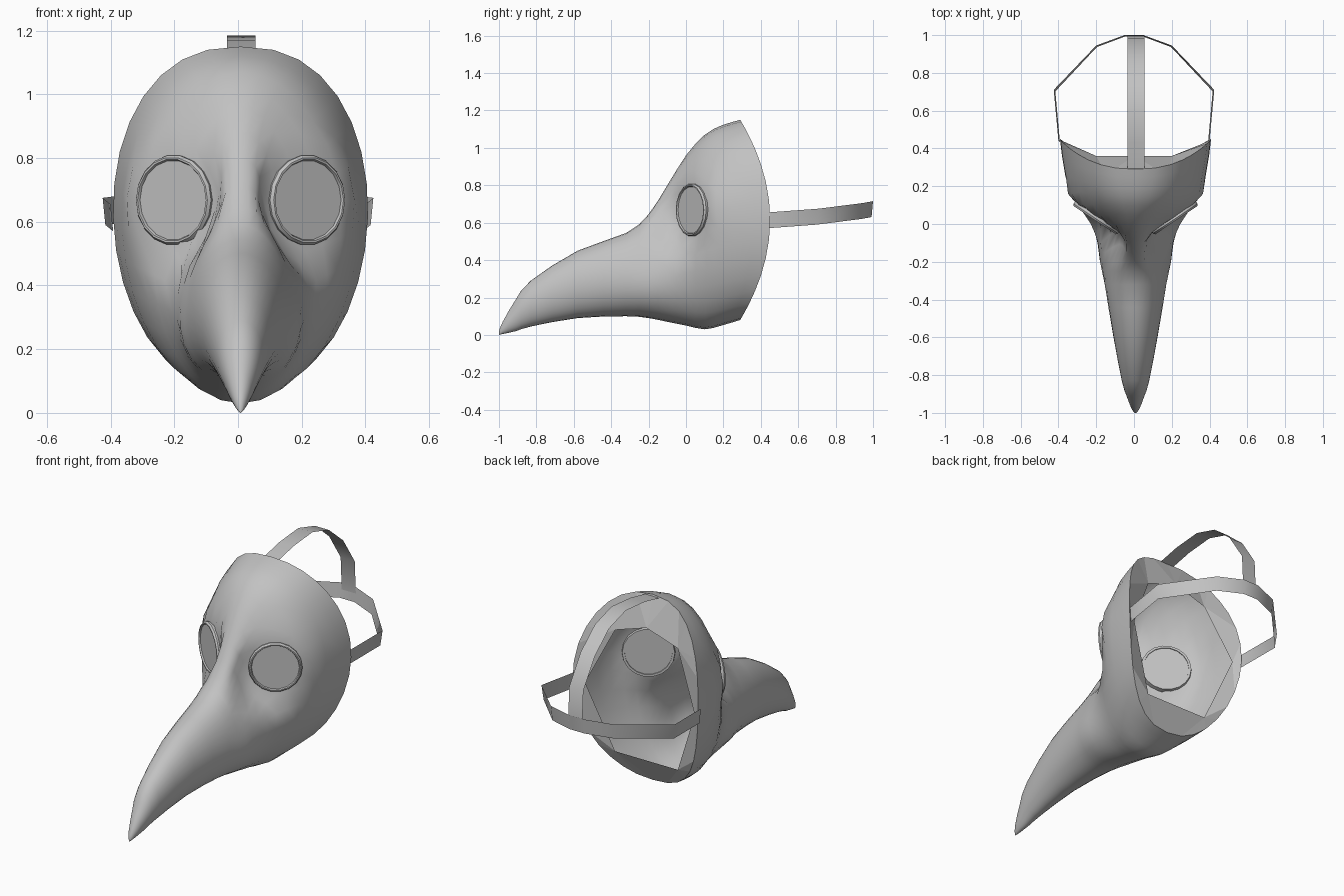
import bpy, bmesh
from math import sin, cos, pi, copysign
from mathutils import Vector, Matrix

cube = bpy.data.objects.get("Cube")
if cube:
    bpy.data.objects.remove(cube)

grey = bpy.data.materials.new("mask_grey")
grey.use_nodes = True
colour = (0.54, 0.54, 0.54, 1)
grey.diffuse_color = colour
grey.node_tree.nodes["Principled BSDF"].inputs["Base Color"].default_value = colour


def make(name, verts, faces, smooth=None):
    mesh = bpy.data.meshes.new(name)
    mesh.from_pydata(verts, [], faces)
    bm = bmesh.new()
    bm.from_mesh(mesh)
    bmesh.ops.recalc_face_normals(bm, faces=bm.faces)
    bm.to_mesh(mesh)
    bm.free()
    mesh.materials.append(grey)
    obj = bpy.data.objects.new(name, mesh)
    bpy.context.collection.objects.link(obj)
    if smooth:
        bpy.ops.object.select_all(action='DESELECT')
        obj.select_set(True)
        bpy.context.view_layer.objects.active = obj
        bpy.ops.object.shade_smooth_by_angle(angle=smooth)
    return obj


def loft(rings, closed=True):
    """Quads joining equally long rows of points."""
    n = len(rings[0])
    verts = [p for ring in rings for p in ring]
    faces = []
    for r in range(len(rings) - 1):
        for i in range(n if closed else n - 1):
            j = (i + 1) % n
            faces.append((r * n + i, r * n + j, (r + 1) * n + j, (r + 1) * n + i))
    return verts, faces


def spline(rows, steps):
    """Catmull-Rom interpolation between rows of values."""
    out = []
    for k in range(len(rows) - 1):
        a, b, c, d = (rows[max(0, min(len(rows) - 1, k + o))] for o in (-1, 0, 1, 2))
        for s in range(steps):
            t = s / steps
            out.append([q + t * (r - p) / 2 + t * t * (p - 2.5 * q + 2 * r - d_ / 2)
                        + t ** 3 * (1.5 * (q - r) + (d_ - p) / 2)
                        for p, q, r, d_ in zip(a, b, c, d)])
    return out + [list(rows[-1])]


# Mask cross-sections: y, top z, bottom z, upper half width, lower half width, side sweep
sections = [
    (-1, .02, 0, .004, .004, 0),
    (-.98, .07, .005, .02, .02, 0),
    (-.91, .19, .02, .05, .045, 0),
    (-.83, .29, .045, .075, .07, 0),
    (-.58, .45, .09, .12, .12, 0),
    (-.32, .545, .1, .15, .175, 0),
    (-.2, .645, .09, .13, .225, 0),
    (-.1, .8, .07, .125, .245, 0),
    (0, .96, .05, .19, .27, 0),
    (.1, 1.07, .03, .32, .31, .01),
    (.19, 1.12, .05, .385, .36, .07),
    (.29, 1.15, .08, .41, .39, .16),
]
SIDES = 32
MID = .008


def section_ring(y, top, bottom, upper, lower, sweep):
    ring = []
    for i in range(SIDES):
        a = 2 * pi * i / SIDES
        s, low = sin(a), (1 - cos(a)) / 2
        width = upper + (lower - upper) * low * low * (3 - 2 * low)
        x = width * copysign(abs(s) ** (1 - sweep), s)
        ring.append(Vector((MID + x, y + sweep * s * s, top + (bottom - top) * low)))
    return ring


def eye_axis(side):
    tilt = .59
    return (Vector((MID + side * .205, .037, .668)),
            Vector((side * sin(tilt), -cos(tilt), 0)))


rings = [section_ring(*row) for row in spline(sections, 2)]

# Flatten the sockets so that the eyepieces sit flush
for side in (1, -1):
    centre, normal = eye_axis(side)
    for ring in rings:
        for p in ring:
            offset = p - centre
            depth = offset.dot(normal)
            radius = (offset - normal * depth).length
            if (p.x - MID) * side > .02 and abs(depth) < .2:
                p -= normal * depth * max(0, min(1, (.235 - radius) / .07))

verts, faces = loft(rings)
faces.append(tuple(range(SIDES)))
make("mask_shell", verts, faces, 1.0)

# Inner face frame: from the rear rim to an angular opening
rim = rings[-1]
half_opening = [(.2, .36, .92), (.35, .42, .6), (.2, .36, .22)]
opening = [Vector((0, .36, .985))] + [Vector(p) for p in half_opening]
opening += [Vector((-x, y, z)) for x, y, z in reversed(half_opening)]
nearest = [min(range(len(opening)), key=lambda k: (opening[k] - p).length) for p in rim]
frame_faces = []
for i in range(SIDES):
    j = (i + 1) % SIDES
    a, b = SIDES + nearest[i], SIDES + nearest[j]
    frame_faces.append((i, j, a) if a == b else (i, j, b, a))
make("face_frame", rim + opening, frame_faces)

# Eyepieces: a stepped ring with a flat lens showing on both sides
EYE_SIDES = 18


def circle(radius, height):
    return [Vector((radius * cos(2 * pi * i / EYE_SIDES),
                    radius * sin(2 * pi * i / EYE_SIDES), height))
            for i in range(EYE_SIDES)]


for side, label in ((1, "left"), (-1, "right")):
    centre, normal = eye_axis(side)
    place = Matrix.Translation(centre) @ normal.to_track_quat('Z', 'Y').to_matrix().to_4x4()
    profile = [(.125, -.018), (.138, -.018), (.142, .01), (.135, .02), (.129, .02), (.125, .012)]
    v, f = loft([circle(*p) for p in profile + profile[:1]])
    make(label + "_eye_ring", [place @ p for p in v], f, .5)
    v, f = loft([circle(.127, -.012), circle(.127, .012)])
    f += [tuple(range(EYE_SIDES)), tuple(range(EYE_SIDES, 2 * EYE_SIDES))]
    make(label + "_lens", [place @ p for p in v], f)

# Strap around the back of the head: a slightly flared ribbon (x, y, bottom z)
half_strap = [(.4, .44, .57), (.425, .71, .59), (.2, .945, .62), (.05, 1, .63)]
path = half_strap + [(-x, y, z) for x, y, z in reversed(half_strap)]
rows = [[(x * .98, y - .008, z), (x, y, z + .085)] for x, y, z in path]
make("side_strap", *loft(rows, closed=False), 1.2)

# Strap over the crown: a flat ribbon (y, z)
crown = [(.29, 1.14), (.43, 1.17), (.6, 1.185), (.75, 1.14), (.88, 1.03), (.985, .87), (.995, .68)]
rows = [[(-.035, y, z), (.055, y, z)] for y, z in crown]
make("crown_strap", *loft(rows, closed=False), 1.2)
